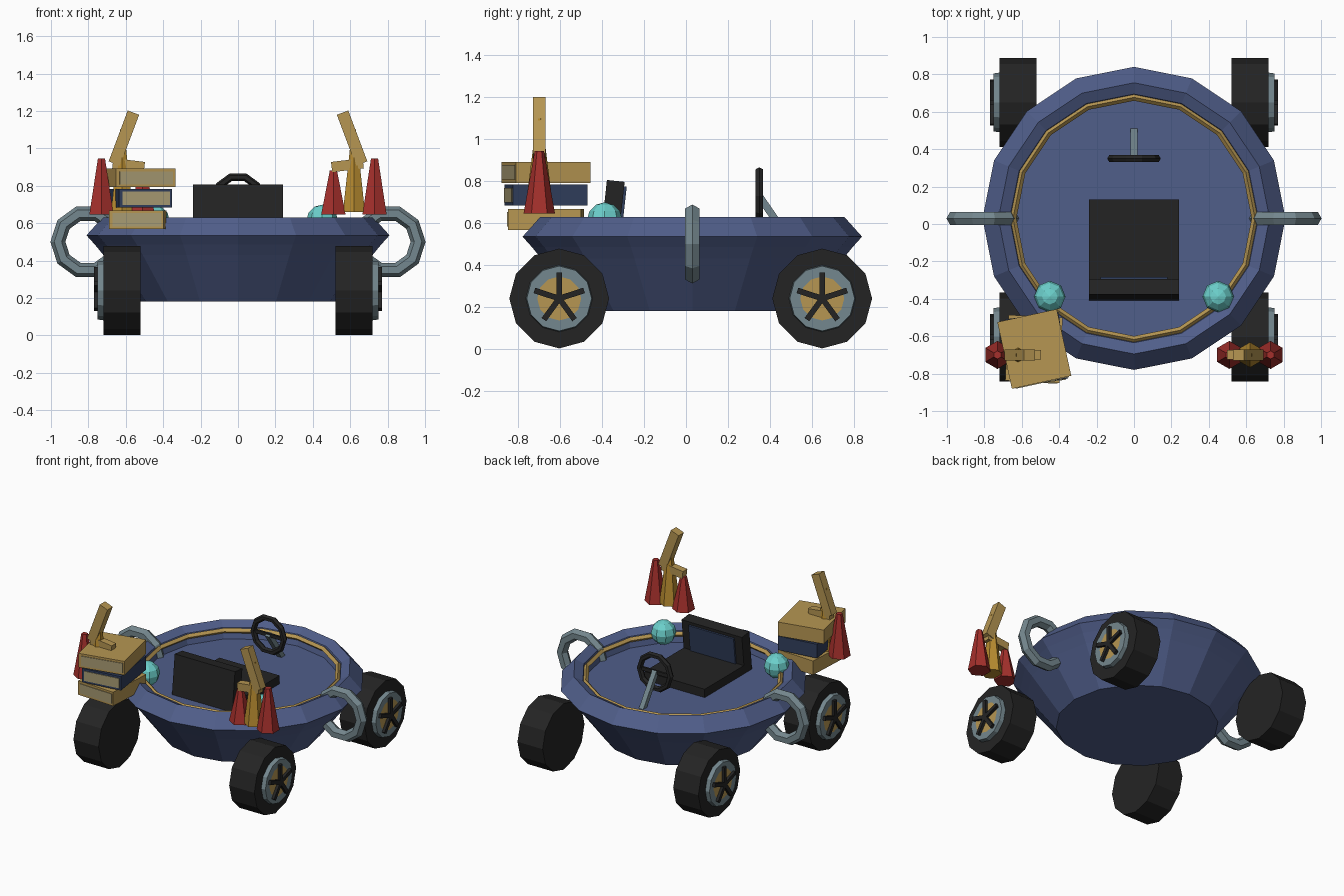
import bpy, bmesh, math
from mathutils import Vector, Matrix

if "Cube" in bpy.data.objects:
    bpy.data.objects.remove(bpy.data.objects["Cube"])


def lin(c):
    c /= 255
    return c / 12.92 if c <= 0.04045 else ((c + 0.055) / 1.055) ** 2.4


def material(name, r, g, b):
    m = bpy.data.materials.new(name)
    m.diffuse_color = (lin(r), lin(g), lin(b), 1)
    m.use_nodes = True
    m.node_tree.nodes["Principled BSDF"].inputs["Base Color"].default_value = m.diffuse_color
    return m


BLUE = material("slate blue", 80, 94, 138)
NAVY = material("dark navy", 48, 62, 92)
BLACK = material("black", 36, 36, 36)
STEEL = material("steel grey", 116, 135, 142)
GOLD = material("tan gold", 182, 150, 82)
AMBER = material("amber", 184, 140, 48)
RED = material("red", 165, 48, 44)
TEAL = material("teal", 108, 208, 204)
PAPER = material("paper", 168, 155, 115)


def finish(name, bm, mat, loc=(0, 0, 0), rot=(0, 0, 0)):
    bmesh.ops.recalc_face_normals(bm, faces=bm.faces)
    me = bpy.data.meshes.new(name)
    bm.to_mesh(me)
    bm.free()
    me.materials.append(mat)
    ob = bpy.data.objects.new(name, me)
    ob.location, ob.rotation_euler = loc, rot
    bpy.context.collection.objects.link(ob)
    return ob


def box(name, size, loc, mat, rot=(0, 0, 0)):
    bm = bmesh.new()
    bmesh.ops.create_cube(bm, size=1)
    bmesh.ops.scale(bm, vec=size, verts=bm.verts)
    return finish(name, bm, mat, loc, rot)


def cone(name, r1, r2, depth, sides, loc, mat, rot=(0, 0, 0)):
    bm = bmesh.new()
    bmesh.ops.create_cone(bm, cap_ends=True, segments=sides, radius1=r1,
                          radius2=r2, depth=depth)
    return finish(name, bm, mat, loc, rot)


def lathe(name, profile, sides, mat, loc, rot=(0, 0, 0), closed=False):
    """Spin an (r, z) profile about local z."""
    bm = bmesh.new()
    vs = [bm.verts.new((r, 0, z)) for r, z in profile]
    n = len(vs)
    es = [bm.edges.new((vs[i], vs[(i + 1) % n]))
          for i in range(n if closed else n - 1)]
    bmesh.ops.spin(bm, geom=vs + es, cent=(0, 0, 0), axis=(0, 0, 1),
                   angle=math.tau, steps=sides, use_duplicate=False)
    bmesh.ops.remove_doubles(bm, verts=bm.verts, dist=1e-4)
    return finish(name, bm, mat, loc, rot)


def ring(name, R, r, major, minor, mat, loc, rot=(0, 0, 0)):
    prof = [(R + r * math.cos(math.tau * i / minor),
             r * math.sin(math.tau * i / minor)) for i in range(minor)]
    return lathe(name, prof, major, mat, loc, rot, closed=True)


CY = 0.03  # body centre
H = math.pi / 2

# bowl-shaped body with floor, and the trim inside the rim
lathe("body", [(0, .18), (.53, .18), (.72, .43), (.765, .485), (.81, .535),
               (.725, .63), (.665, .60), (.645, .525), (0, .525)],
      16, BLUE, (0, CY, 0))
ring("rim_trim", .647, .018, 16, 4, GOLD, (0, CY, .585))

# seat
box("seat_cushion", (.48, .45, .06), (0, -.095, .555), BLACK)
box("seat_back", (.48, .085, .31), (0, -.352, .647), BLACK, (-.11, 0, 0))
box("seat_panel", (.36, .02, .24), (0, -.306, .655), NAVY, (-.11, 0, 0))

# steering wheel and column
ring("steering_wheel", .122, .021, 10, 6, BLACK, (0, .35, .73), (H, 0, 0))
box("steering_bar", (.23, .015, .025), (0, .35, .73), BLACK)
a, b = Vector((0, .345, .735)), Vector((0, .5, .51))
column = box("steering_column", (.035, .035, (b - a).length), (a + b) / 2, STEEL)
column.rotation_euler = (a - b).to_track_quat('Z', 'X').to_euler()

for s, side in ((-1, "left"), (1, "right")):
    # side handle
    ring(side + "_handle", .158, .04, 10, 6, STEEL, (s * .805, CY, .5), (H, 0, 0))

    # wheels: tyre, rim ring, hub disc and five spokes
    for y, end in ((-.605, "front"), (.65, "rear")):
        tag = f"{end}_{side}_"
        turn = (0, H * s, 0)
        cone(tag + "tyre", .238, .238, .2, 12, (s * .62, y, .24), BLACK, turn)
        lathe(tag + "rim", [(.105, 0), (.16, 0), (.155, .035), (.105, .035)],
              12, STEEL, (s * .715, y, .24), turn, closed=True)
        cone(tag + "hub", .108, .108, .04, 12, (s * .73, y, .24), GOLD, turn)
        bm = bmesh.new()
        for k in range(5):
            m = (Matrix.Rotation(math.tau * k / 5, 4, 'X')
                 @ Matrix.Translation((0, 0, .062))
                 @ Matrix.Diagonal((.025, .027, .125, 1)))
            bmesh.ops.create_cube(bm, size=1, matrix=m)
        finish(tag + "spokes", bm, BLACK, (s * .757, y, .24))

    # round lamp
    bm = bmesh.new()
    bmesh.ops.create_uvsphere(bm, u_segments=8, v_segments=6, radius=.084)
    finish(side + "_lamp", bm, TEAL, (s * .45, -.388, .615))

    # cone ornament: two red cones, amber cone, leaning bar and peg
    cone(side + "_outer_cone", .075, .022, .3, 6, (s * .73, -.7, .795), RED)
    cone(side + "_inner_cone", .075, .022, .235, 6, (s * .51, -.7, .765), RED)
    cone(side + "_amber_cone", .068, .012, .44, 6, (s * .62, -.7, .88), AMBER)
    box(side + "_leaning_bar", (.065, .06, .29), (s * .61, -.7, 1.055), GOLD,
        (0, -s * .36, 0))
    box(side + "_peg", (.17, .05, .055), (s * .585, -.7, .91), GOLD,
        (0, -s * .12, 0))

# stack of three books, with page blocks showing on the front
for name, w, d, x, z, h, ang, mat in (
        ("bottom", .29, .35, -.535, .618, .10, -.05, GOLD),
        ("middle", .285, .36, -.52, .733, .10, .14, NAVY),
        ("top", .325, .365, -.533, .842, .10, .215, GOLD)):
    box(name + "_book", (w, d, h), (x, -.668, z), mat, (0, 0, ang))
    off = Matrix.Rotation(ang, 3, 'Z') @ Vector((.004, -d / 2, 0))
    box(name + "_pages", (w * .9, .009, h * .7),
        Vector((x, -.668, z)) + off, PAPER, (0, 0, ang))
